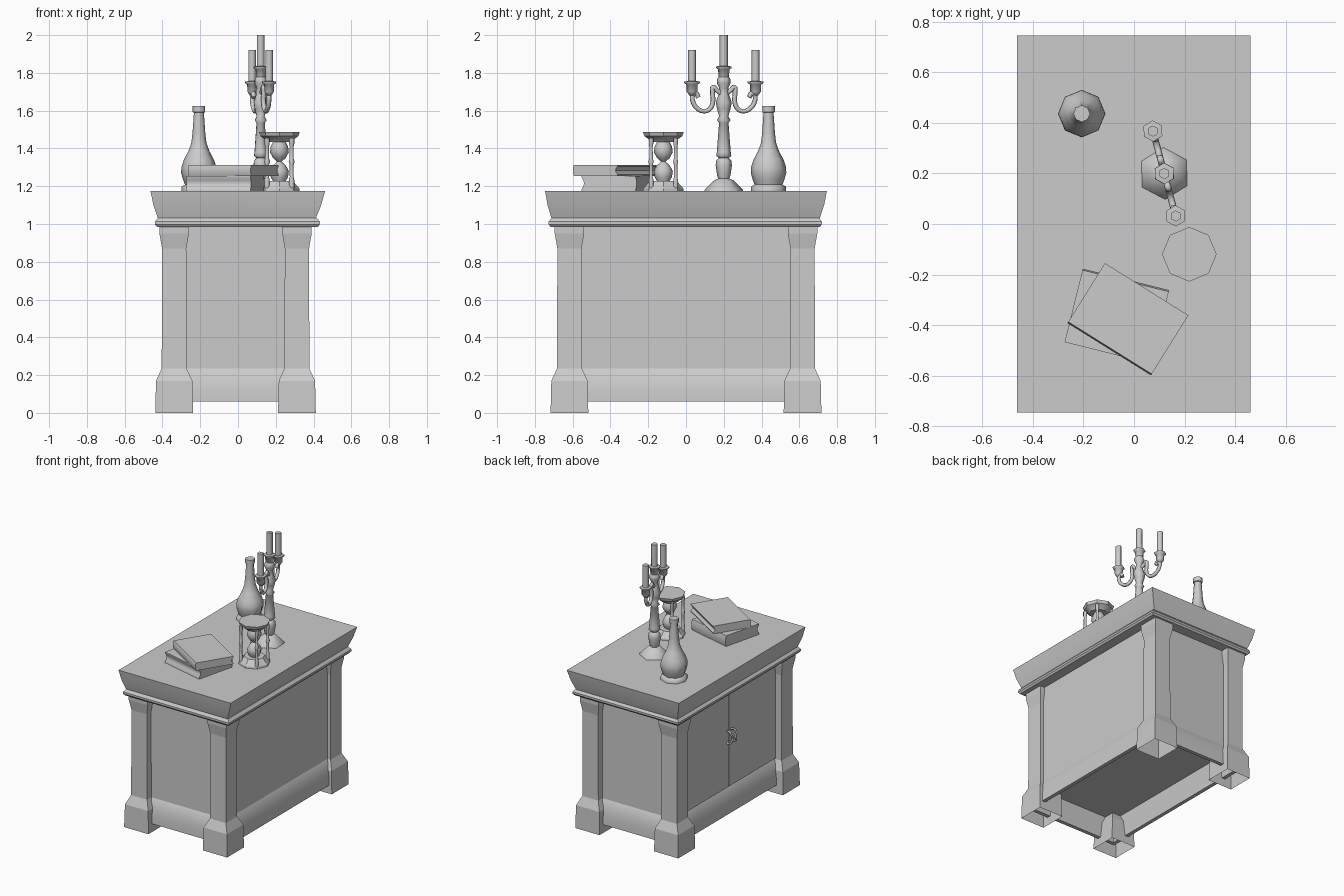
import bpy
import bmesh
from math import sin, cos, pi, radians
from mathutils import Vector

if "Cube" in bpy.data.objects:
    bpy.data.objects.remove(bpy.data.objects["Cube"])

GREY = (0.6, 0.6, 0.6, 1)
stone = bpy.data.materials.new("plain grey")
stone.use_nodes = True
stone.diffuse_color = GREY
stone.node_tree.nodes["Principled BSDF"].inputs["Base Color"].default_value = GREY
TOP = 1.175  # height of the table surface


def loft(name, rings, angle=15, cap_start=True):
    """Skin a list of equal-sized closed loops."""
    bm = bmesh.new()
    loops = [[bm.verts.new(p) for p in ring] for ring in rings]
    n = len(loops[0])
    for a, b in zip(loops, loops[1:]):
        for i in range(n):
            j = (i + 1) % n
            bm.faces.new((a[i], a[j], b[j], b[i]))
    bm.faces.new(loops[-1])
    if cap_start:
        bm.faces.new(loops[0][::-1])
        bmesh.ops.recalc_face_normals(bm, faces=bm.faces)
    mesh = bpy.data.meshes.new(name)
    bm.to_mesh(mesh)
    bm.free()
    mesh.materials.append(stone)
    ob = bpy.data.objects.new(name, mesh)
    bpy.context.collection.objects.link(ob)
    bpy.ops.object.select_all(action='DESELECT')
    ob.select_set(True)
    bpy.context.view_layer.objects.active = ob
    bpy.ops.object.shade_smooth_by_angle(angle=radians(angle))
    return ob


def rect(cx, cy, hx, hy, z):
    return [(cx + sx * hx, cy + sy * hy, z)
            for sx, sy in ((-1, -1), (1, -1), (1, 1), (-1, 1))]


def lathe(name, cx, cy, profile, sides, phase=0.0, angle=62):
    """Turn (radius, height) pairs around an upright axis."""
    steps = [phase + 2 * pi * i / sides for i in range(sides)]
    return loft(name, [[(cx + r * cos(a), cy + r * sin(a), z) for a in steps]
                       for r, z in profile], angle)


def tube(name, points, radius):
    cu = bpy.data.curves.new(name, 'CURVE')
    cu.dimensions = '3D'
    cu.resolution_u = 4
    cu.bevel_depth = radius
    cu.bevel_resolution = 1
    cu.use_fill_caps = True
    sp = cu.splines.new('BEZIER')
    sp.bezier_points.add(len(points) - 1)
    for bp, p in zip(sp.bezier_points, points):
        bp.co = p
        bp.handle_left_type = bp.handle_right_type = 'AUTO'
    cu.materials.append(stone)
    ob = bpy.data.objects.new(name, cu)
    bpy.context.collection.objects.link(ob)
    return ob


# Cabinet body with rounded skirt and a recessed, open underside
PX, PY = .348, .633
skirt = [(.038, .06), (.036, .12), (.028, .17), (.014, .21), (0, .235), (0, .985)]
loft("cabinet_body", [rect(.003, 0, PX - .01, PY - .01, .22),
                      rect(.003, 0, PX + .01, PY + .01, .06)] +
     [rect(.003, 0, PX + d, PY + d, z) for d, z in skirt], 20)

# Corner posts, hollow at the foot
post = [(.1, 0), (.096, .17), (.066, .235), (.064, .87), (.078, .95), (.078, .985)]
for sx, side in ((-1, "right"), (1, "left")):
    for sy, end in ((-1, "front"), (1, "back")):
        loft(f"{end}_{side}_post",
             [rect(-.013 + sx * .325, sy * .617, h, h, z) for h, z in post],
             5, cap_start=False)

# Moulding and table top
loft("moulding", [rect(-.003, -.004, *r) for r in
                  [(.426, .713, .985), (.437, .723, .998), (.437, .723, 1.012),
                   (.42, .708, 1.032)]])
loft("table_top", [rect(-.006, -.002, .418, .71, 1.03),
                   rect(-.004, -.001, .444, .732, 1.1),
                   rect(-.001, 0, .4625, .746, TOP)])

# Pair of doors with curled pulls on the right side
for s, side in ((-1, "front"), (1, "back")):
    loft(f"{side}_door", [rect(-.345, s * .28, .008, .275, z) for z in (.24, .98)])
    tube(f"{side}_door_pull",
         [(-.353, s * .022, .662), (-.38, s * .03, .665), (-.395, s * .028, .645),
          (-.396, s * .016, .62), (-.395, s * .028, .595), (-.38, s * .03, .575),
          (-.353, s * .022, .578)], .007)

# Bottle on a short foot
lathe("bottle", -.207, .437,
      [(.093, TOP), (.092, 1.198), (.074, 1.208), (.084, 1.235), (.094, 1.27),
       (.093, 1.3), (.08, 1.34), (.056, 1.385), (.04, 1.43), (.034, 1.48),
       (.027, 1.58), (.027, 1.59), (.033, 1.592), (.033, 1.625)], 8)

# Candlestick stem
CX, CY = .12, .2
PHASE = radians(92)
lathe("candlestick_stem", CX, CY,
      [(.103, TOP), (.1, 1.183), (.05, 1.232), (.03, 1.24), (.036, 1.26),
       (.043, 1.31), (.04, 1.335), (.026, 1.35), (.04, 1.36), (.037, 1.38),
       (.025, 1.535), (.036, 1.55), (.024, 1.57), (.036, 1.61), (.042, 1.645),
       (.026, 1.69), (.024, 1.72), (.036, 1.745), (.036, 1.765), (.024, 1.785)],
      6, PHASE)


def candle(label, x, y, z):
    """Drip pan on a small cup with a candle in it."""
    lathe(f"{label}_cup", x, y, [(.014, z - .07), (.028, z - .05), (.03, z - .012),
                                 (.042, z - .004), (.042, z + .004), (.026, z + .006)],
          6, PHASE)
    lathe(f"{label}_candle", x, y, [(.022, z), (.022, z + .17)], 6, PHASE)


candle("middle", CX, CY, 1.83)
arm_path = [(.015, 1.69), (.04, 1.71), (.058, 1.725), (.062, 1.70), (.06, 1.645),
            (.078, 1.608), (.11, 1.597), (.145, 1.612), (.168, 1.645), (.17, 1.68),
            (.152, 1.692), (.14, 1.67)]
out = Vector((cos(radians(105)), sin(radians(105))))
for s, label in ((1, "back"), (-1, "front")):
    tube(f"{label}_arm", [(CX + s * d * out.x, CY + s * d * out.y, z)
                          for d, z in arm_path], .013)
    candle(label, CX + s * .174 * out.x, CY + s * .174 * out.y, 1.75)

# Hourglass
HX, HY = .219, -.12
lathe("hourglass_base", HX, HY,
      [(.108, TOP), (.106, 1.188), (.078, 1.22), (.072, 1.228)], 8, 0, 30)
lathe("hourglass_top", HX, HY,
      [(.065, 1.435), (.075, 1.447), (.1, 1.465), (.108, 1.487)], 8, 0, 30)
lathe("hourglass_glass", HX, HY,
      [(.03, 1.22), (.046, 1.25), (.05, 1.28), (.034, 1.31), (.012, 1.33),
       (.034, 1.35), (.05, 1.38), (.046, 1.41), (.03, 1.442)], 8)
for k in range(4):
    a = pi / 4 + k * pi / 2
    lathe("hourglass_pillar", HX + .092 * cos(a), HY + .092 * sin(a),
          [(.014, 1.19), (.014, 1.235), (.01, 1.25), (.011, 1.315), (.016, 1.33),
           (.011, 1.345), (.01, 1.41), (.014, 1.425), (.014, 1.455)], 6)


# Books: rounded spine on one long edge, hollowed page edge on the other
def book(name, x, y, z, length, width, height, turn):
    w = width / 2
    section = [(.006 - w, 0), (w, 0), (w, .008)]
    section += [(w - .014 * sin(pi * t), .008 + (height - .016) * t)
                for t in (.25, .5, .75)]
    section += [(w, height - .008), (w, height), (.006 - w, height),
                (-w, height * .7), (-w, height * .3)]
    ob = loft(name, [[(s * length / 2, p, q) for p, q in section] for s in (-1, 1)], 40)
    ob.location = (x, y, z)
    ob.rotation_euler.z = radians(turn)


book("lower_book", -.068, -.365, TOP, .352, .3, .08, 166)
book("upper_book", -.024, -.377, TOP + .08, .39, .28, .058, -32)
